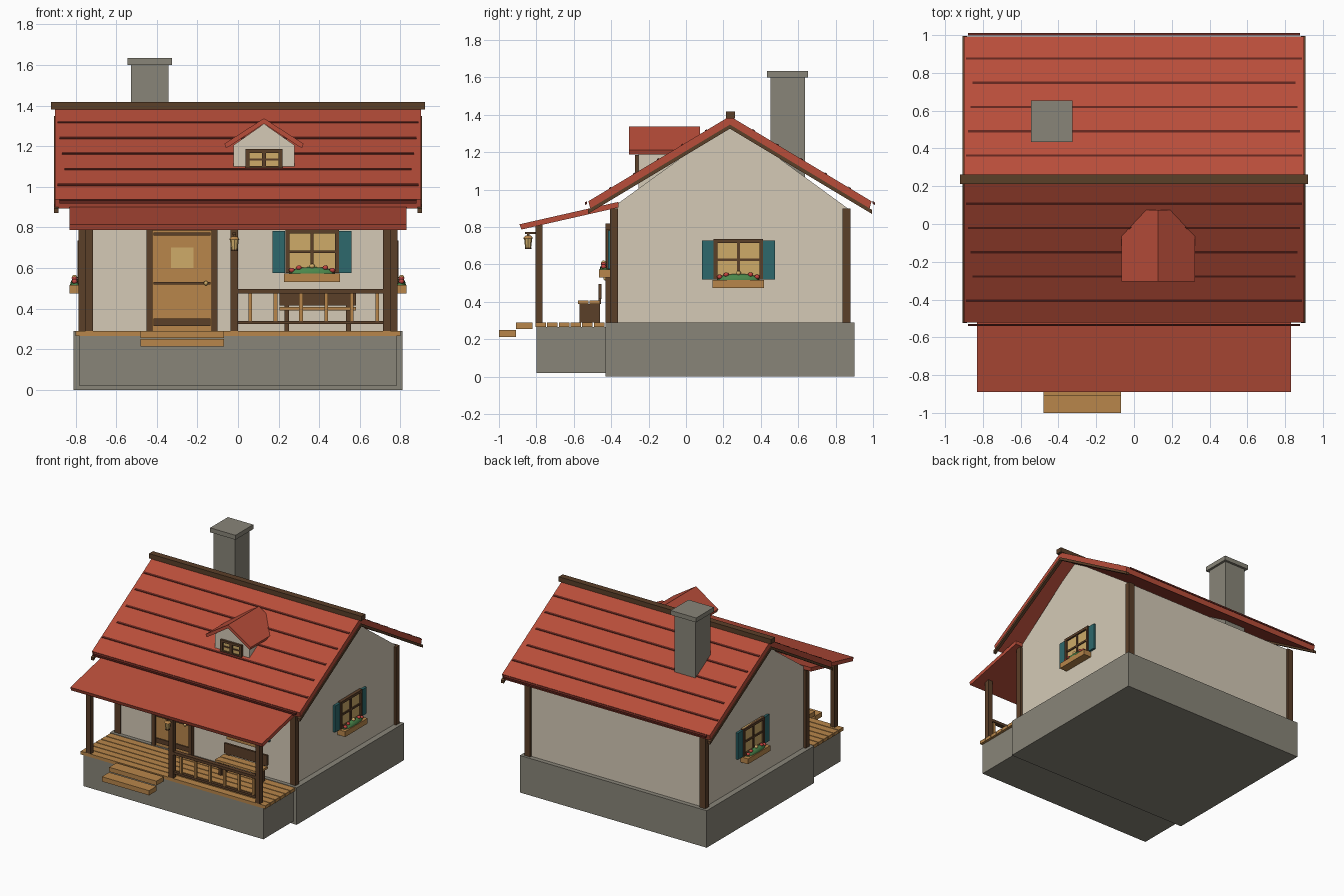
import bpy
import bmesh
from math import radians
from mathutils import Matrix, Vector

cube = bpy.data.objects.get("Cube")
if cube:
    bpy.data.objects.remove(cube)


def material(name, *rgb):
    mat = bpy.data.materials.new(name)
    mat.use_nodes = True
    colour = (*rgb, 1)
    mat.diffuse_color = colour
    mat.node_tree.nodes["Principled BSDF"].inputs["Base Color"].default_value = colour
    return mat


red = material("roof_red", .48, .075, .042)
dark_red = material("course_dark_red", .12, .018, .012)
cream = material("plaster_cream", .66, .59, .47)
stone = material("stone_grey", .25, .235, .19)
brown = material("dark_timber", .105, .05, .022)
tan = material("tan_timber", .48, .24, .07)
glow = material("warm_glass", .62, .41, .14)
teal = material("shutter_teal", .027, .14, .15)
green = material("leaf_green", .07, .24, .07)
petal = material("petal_red", .55, .06, .05)


def finish(name, mat, bm, matrix=None, smooth=False):
    """Turn a bmesh into a named, coloured object."""
    bmesh.ops.recalc_face_normals(bm, faces=bm.faces)
    if matrix:
        bm.transform(matrix)
    mesh = bpy.data.meshes.new(name)
    bm.to_mesh(mesh)
    bm.free()
    mesh.materials.append(mat)
    for poly in mesh.polygons:
        poly.use_smooth = smooth
    obj = bpy.data.objects.new(name, mesh)
    bpy.context.collection.objects.link(obj)
    return obj


def boxes(name, mat, *spans, matrix=None):
    """One object from boxes given as x, y and z ranges."""
    bm = bmesh.new()
    for span in spans:
        lo, hi = Vector(span[::2]), Vector(span[1::2])
        place = Matrix.Translation((lo + hi) / 2) @ Matrix.Diagonal((*(hi - lo), 1))
        bmesh.ops.create_cube(bm, size=1, matrix=place)
    return finish(name, mat, bm, matrix)


def prism(name, mat, profile, start, end, along="x"):
    """Extrude a profile, (y, z) along x or (x, z) along y."""
    bm = bmesh.new()
    if along == "x":
        points, step = [(start, a, b) for a, b in profile], (end - start, 0, 0)
    else:
        points, step = [(a, start, b) for a, b in profile], (0, end - start, 0)
    face = bm.faces.new([bm.verts.new(p) for p in points])
    out = bmesh.ops.extrude_face_region(bm, geom=[face])
    moved = [v for v in out["geom"] if isinstance(v, bmesh.types.BMVert)]
    bmesh.ops.translate(bm, verts=moved, vec=step)
    return finish(name, mat, bm)


def chevron(centre, half, peak, drop, thick, lip=0):
    """Profile of a bent roof slab of even vertical thickness."""
    top = [(centre - half, peak - drop), (centre, peak), (centre + half, peak - drop)]
    low = [(centre + half - lip, peak - drop - thick + lip / 2), (centre, peak - thick),
           (centre - half + lip, peak - drop - thick + lip / 2)]
    return top + low


def ball(name, mat, centre, size, matrix):
    bm = bmesh.new()
    place = Matrix.Translation(centre) @ Matrix.Diagonal((*size, 1))
    bmesh.ops.create_uvsphere(bm, u_segments=12, v_segments=8, radius=1, matrix=place)
    finish(name, mat, bm, matrix, smooth=True)


# Stone base
boxes("foundation", stone, (-.81, .81, -.43, .9, 0, .29))
boxes("porch_base", stone, (-.78, .78, -.8, -.42, .02, .265))

# Porch deck and steps
plank = .0625
boxes("porch_deck", tan, *[(-.8, .8, -.805 + i * plank, -.749 + i * plank, .265, .29)
                           for i in range(6)])
boxes("porch_steps", tan, (-.48, -.07, -.91, -.82, .255, .29), (-.48, -.07, -1, -.91, .213, .25))

# Walls with gables
RIDGE = .235
prism("walls", cream, [(-.4, .29), (-.4, .9), (RIDGE, 1.36), (.865, .9), (.865, .29)], -.765, .765)
boxes("corner_posts", brown, *[(x - .025, x + .025, y - .022, y + .022, .29, .9)
                               for x in (-.76, .76) for y in (-.385, .858)])

# Main roof
PEAK, SLOPE = 1.393, .6
prism("main_roof", red, chevron(RIDGE, .757, PEAK, .455, .05, lip=.012), -.9, .9)
for side, x in (("right", -.895), ("left", .895)):
    prism(side + "_verge_board", brown, chevron(RIDGE, .76, PEAK - .045, .456, .022),
          x - .012, x + .012)
boxes("ridge_beam", brown, (-.92, .92, .213, .262, 1.38, 1.417))
for row in range(6):
    z = 1.32 - row * .077
    reach = .89 - .012 * (row % 4)
    for side in (-1, 1):
        def on_slope(height, lift):
            return (RIDGE + side * (PEAK - height) / SLOPE, height + lift)
        prism("roof_course", dark_red, [on_slope(z, -.01), on_slope(z, .004),
                                        on_slope(z - .007, .004), on_slope(z - .007, -.01)],
              -reach, reach)

# Porch roof and posts
prism("porch_roof", red, [(-.89, .815), (-.36, .935), (-.36, .905), (-.88, .787)], -.83, .83)
POSTS = (-.733, -.018, .733)
boxes("porch_posts", brown, *[(x - .019, x + .019, -.805, -.767, .29, .825) for x in POSTS])

# Porch railing
boxes("railing_rails", brown, (0, .72, -.803, -.769, .475, .497), (0, .72, -.797, -.775, .323, .34))
boxes("railing_balusters", tan, *[(x - .009, x + .009, -.795, -.777, .34, .475)
                                  for x in [.06 + i * .125 for i in range(6)]])

# Lantern on the middle post
boxes("lantern_bracket", brown, (-.026, -.01, -.86, -.8, .762, .775),
      (-.024, -.012, -.85, -.838, .745, .765))
for name, mat, low, high, bottom, top in (("lantern_glass", glow, .016, .022, .69, .74),
                                          ("lantern_cap", tan, .027, .014, .74, .755),
                                          ("lantern_foot", brown, .018, .018, .684, .692)):
    bm = bmesh.new()
    bmesh.ops.create_cone(bm, cap_ends=True, segments=8, radius1=low, radius2=high,
                          depth=top - bottom,
                          matrix=Matrix.Translation((-.018, -.844, (top + bottom) / 2)))
    finish(name, mat, bm)

# Bench
boxes("bench_frame", brown, (.205, .58, -.468, -.452, .415, .495),
      *[(x - .012, x + .012, -.57, -.46, .29, .39) for x in (.24, .545)],
      *[(x - .012, x + .012, -.468, -.454, .39, .42) for x in (.24, .545)])
boxes("bench_seat", tan, (.205, .58, -.578, -.522, .39, .407), (.205, .58, -.516, -.46, .39, .407))

# Front door
DOOR = -.275
boxes("door_frame", brown, (DOOR - .175, DOOR - .145, -.43, -.39, .29, .82),
      (DOOR + .145, DOOR + .175, -.43, -.39, .29, .82),
      (DOOR - .175, DOOR + .175, -.43, -.39, .785, .82))
boxes("door_panel", tan, (DOOR - .145, DOOR + .145, -.415, -.39, .29, .785))
boxes("door_bands", brown, *[(DOOR - .14, DOOR + .14, -.423, -.414, z - h, z + h)
                             for z, h in ((.333, .018), (.525, .006), (.768, .007))])
boxes("door_glass", glow, (DOOR - .055, DOOR + .055, -.42, -.414, .6, .7))
ball("door_knob", glow, (DOOR + .117, -.43, .525), (.011, .011, .011), None)


# Shuttered windows with flower boxes
def window(prefix, place):
    half, tall = .13, .215
    boxes(prefix + "_window_glass", glow, (-half, half, -.012, .01, 0, tall), matrix=place)
    boxes(prefix + "_window_frame", brown,
          *[(x - .01, x + .01, -.025, .01, 0, tall) for x in (-.122, .122)],
          *[(-half, half, -.025, .01, z - .01, z + .01) for z in (.01, tall - .01)],
          (-.008, .008, -.02, .01, 0, tall), (-half, half, -.02, .01, .098, .112), matrix=place)
    boxes(prefix + "_shutters", teal,
          *[(x - .031, x + .031, -.018, .01, 0, .207) for x in (-.164, .164)], matrix=place)
    boxes(prefix + "_flower_box", tan, (-.138, .138, -.065, 0, -.045, -.003), matrix=place)
    ball(prefix + "_foliage", green, (0, -.035, -.004), (.115, .027, .034), place)
    for x, z, mat in ((-.065, .026, petal), (0, .034, glow), (.065, .026, petal),
                      (-.1, .014, petal), (.1, .014, petal)):
        ball(prefix + "_flower", mat, (x, -.04, z), (.014, .014, .012), place)


window("front", Matrix.Translation((.365, -.4, .575)))
for side, sign in (("left", 1), ("right", -1)):
    window(side, Matrix.Translation((sign * .765, .28, .52)) @ Matrix.Rotation(radians(90 * sign), 4, "Z"))

# Dormer
MID = .128
prism("dormer_walls", cream, [(MID - .15, 1), (MID - .15, 1.205), (MID, 1.31),
                              (MID + .15, 1.205), (MID + .15, 1)], -.255, .05, along="y")
prism("dormer_roof", red, chevron(MID, .195, 1.337, .125, .027, lip=.008), -.305, .075, along="y")
boxes("dormer_glass", glow, (MID - .085, MID + .085, -.262, -.25, 1.09, 1.18))
boxes("dormer_window_frame", brown,
      *[(MID + x - .01, MID + x + .01, -.272, -.25, 1.08, 1.185) for x in (-.082, 0, .082)],
      *[(MID - .092, MID + .092, -.272, -.25, z - .009, z + .009) for z in (1.094, 1.176)],
      (MID - .092, MID + .092, -.268, -.25, 1.13, 1.14))

# Chimney
STACK = (-.435, .543)
for name, half, low, high in (("chimney", .092, 1.06, 1.6), ("chimney_cap", .11, 1.6, 1.635)):
    x, y = STACK
    boxes(name, stone, (x - half, x + half, y - half, y + half, low, high))
